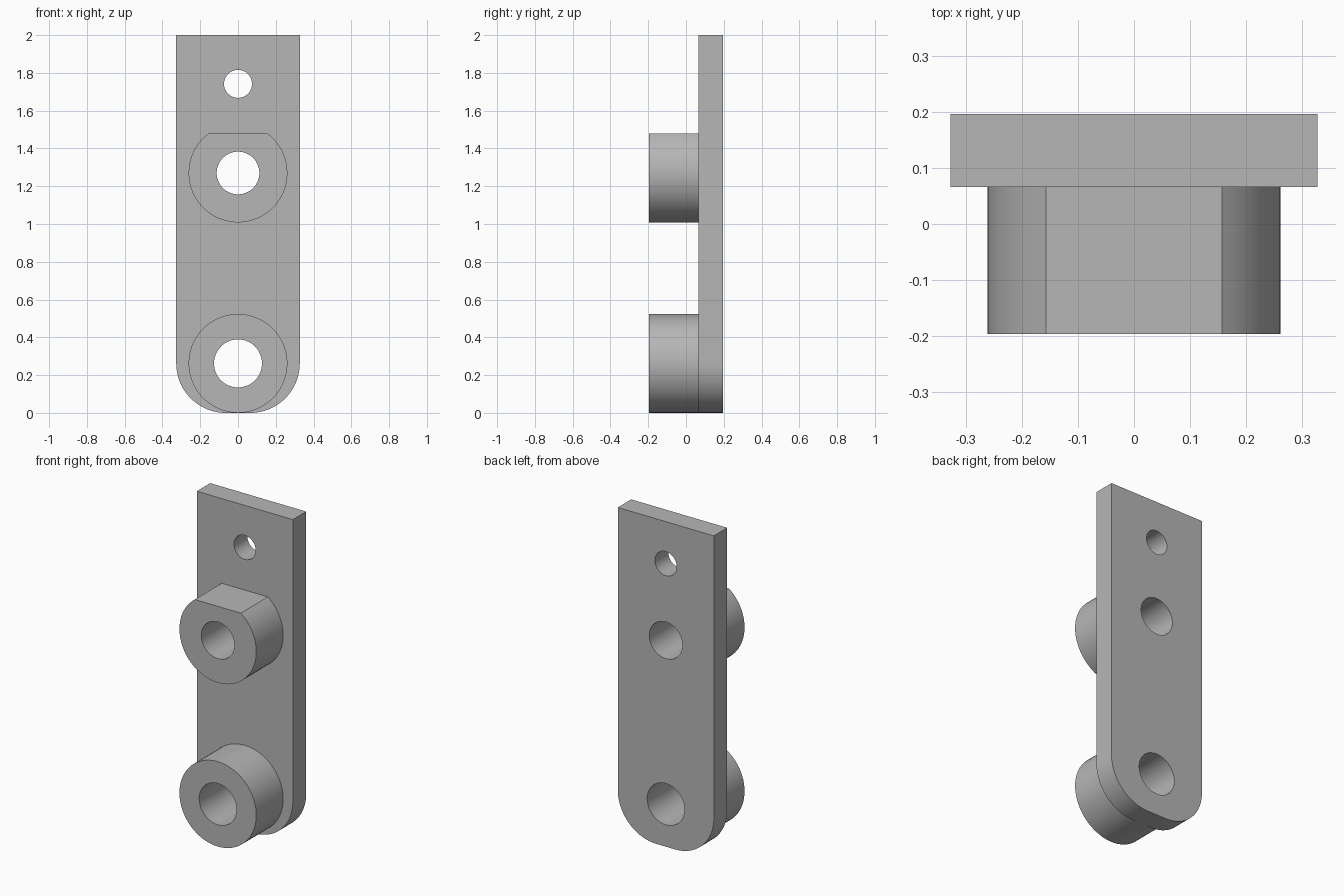
import bpy
import bmesh
from math import pi, sin, cos, asin

default = bpy.data.objects.get("Cube")
if default:
    bpy.data.objects.remove(default, do_unlink=True)

grey = bpy.data.materials.new("plain grey")
grey.use_nodes = True
GREY = (0.47, 0.47, 0.47, 1)
grey.diffuse_color = GREY
grey.node_tree.nodes["Principled BSDF"].inputs["Base Color"].default_value = GREY

FRONT, MID, BACK = -0.196, 0.066, 0.196    # boss face, plate face, plate back
HALF_WIDTH, HEIGHT, CORNER = 0.327, 2.0, 0.262
BOSS_RADIUS = 0.2615
LOWER_Z, UPPER_Z, SMALL_Z = 0.262, 1.27, 1.742
FLAT_Z = 1.479


def arc(x, z, radius, start, end, steps):
    """Points along an arc, both ends included."""
    angles = [start + (end - start) * i / steps for i in range(steps + 1)]
    return [(x + radius * cos(a), z + radius * sin(a)) for a in angles]


def circle(z, radius, steps=72):
    return arc(0, z, radius, 0, 2 * pi, steps)[:-1]


def extruded_part(name, loops, y_front, y_back):
    """Fill an outline with holes and extrude it along y."""
    bm = bmesh.new()
    edges = []
    for loop in loops:
        verts = [bm.verts.new((x, y_front, z)) for x, z in loop]
        edges += [bm.edges.new((v, verts[i - 1])) for i, v in enumerate(verts)]
    bmesh.ops.triangle_fill(bm, edges=edges, use_beauty=True, normal=(0, -1, 0))
    result = bmesh.ops.extrude_face_region(bm, geom=bm.faces[:], use_keep_orig=True)
    moved = [g for g in result["geom"] if isinstance(g, bmesh.types.BMVert)]
    bmesh.ops.translate(bm, verts=moved, vec=(0, y_back - y_front, 0))
    bmesh.ops.recalc_face_normals(bm, faces=bm.faces[:])
    mesh = bpy.data.meshes.new(name)
    bm.to_mesh(mesh)
    bm.free()
    mesh.materials.append(grey)
    obj = bpy.data.objects.new(name, mesh)
    bpy.context.collection.objects.link(obj)
    bpy.ops.object.select_all(action="DESELECT")
    obj.select_set(True)
    bpy.context.view_layer.objects.active = obj
    bpy.ops.object.shade_smooth_by_angle(angle=pi / 6)
    return obj


# Holes shared by the plate and the bosses
lower_hole = circle(LOWER_Z, 0.127)
upper_hole = circle(UPPER_Z, 0.113)
small_hole = circle(SMALL_Z, 0.074)

# Back plate with rounded lower corners
inset = HALF_WIDTH - CORNER
plate = [(HALF_WIDTH, HEIGHT), (-HALF_WIDTH, HEIGHT)]
plate += arc(-inset, CORNER, CORNER, pi, 1.5 * pi, 20)
plate += arc(inset, CORNER, CORNER, 1.5 * pi, 2 * pi, 20)
extruded_part("back_plate", [plate, lower_hole, upper_hole, small_hole], MID, BACK)

# Round lower boss
extruded_part("lower_boss", [circle(LOWER_Z, BOSS_RADIUS), lower_hole], FRONT, MID)

# Upper boss with a flat cut across its top
flat = asin((FLAT_Z - UPPER_Z) / BOSS_RADIUS)
upper = arc(0, UPPER_Z, BOSS_RADIUS, pi - flat, 2 * pi + flat, 60)
extruded_part("upper_boss", [upper, upper_hole], FRONT, MID)
